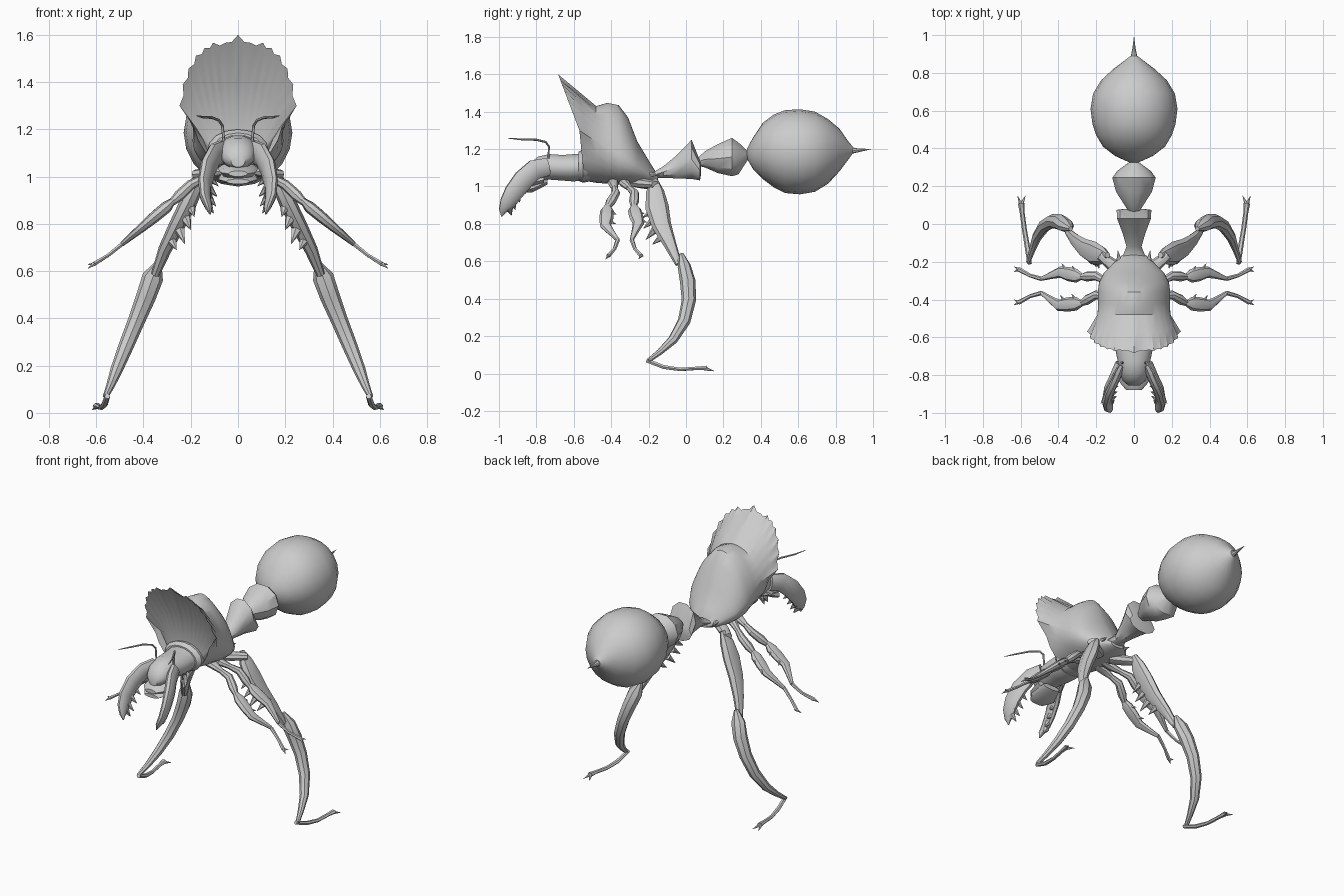
import bpy, bmesh, math
from mathutils import Vector

grey = bpy.data.materials.new("plain grey")
grey.diffuse_color = (0.6, 0.6, 0.6, 1)


def loft(name, rings):
    """Skin a list of equal-length closed rings and cap both ends."""
    bm = bmesh.new()
    vs = [[bm.verts.new(p) for p in r] for r in rings]
    n = len(vs[0])
    for a, b in zip(vs, vs[1:]):
        for i in range(n):
            j = (i + 1) % n
            bm.faces.new((a[i], a[j], b[j], b[i]))
    bm.faces.new(vs[0])
    bm.faces.new(vs[-1])
    bmesh.ops.recalc_face_normals(bm, faces=bm.faces)
    me = bpy.data.meshes.new(name)
    bm.to_mesh(me)
    bm.free()
    me.materials.append(grey)
    ob = bpy.data.objects.new(name, me)
    bpy.context.collection.objects.link(ob)


def body(name, sections, n=16):
    """Loft along y; section = (y, half width, bottom z, top z)."""
    loft(name, [[Vector((w * math.cos(i * math.tau / n), y,
                         (lo + hi) / 2 + (hi - lo) / 2 * math.sin(i * math.tau / n)))
                 for i in range(n)] for y, w, lo, hi in sections])


def limb(name, path, radii, ref=(0, 1, 0), n=8):
    """Tapered tube; radii = (across ref, other way) at each path point."""
    pts = [Vector(p) for p in path]
    u = Vector(ref)
    rings = []
    for k, p in enumerate(pts):
        t = (pts[min(k + 1, len(pts) - 1)] - pts[max(k - 1, 0)]).normalized()
        u = (u - t * u.dot(t)).normalized()
        v = t.cross(u)
        a, b = radii[k]
        rings.append([p + u * a * math.cos(i * math.tau / n) + v * b * math.sin(i * math.tau / n)
                      for i in range(n)])
    loft(name, rings)


def pair(name, path, radii, ref=(0, 1, 0), n=8):
    """Limb on both sides of the body."""
    for s, side in ((1, "right"), (-1, "left")):
        limb(f"{name}_{side}", [(s * x, y, z) for x, y, z in path], radii,
             (s * ref[0], ref[1], ref[2]), n)


def spike(name, base, tip, r=0.012, flat=1.0):
    pair(name, [base, tip], [(r, r * flat), (0.001, 0.001)], (0.3, 0.6, 0.7), 6)


# Abdomen and stinger
body("abdomen", [(.325, .022, 1.15, 1.2), (.36, .10, 1.09, 1.265), (.41, .165, 1.04, 1.34),
                 (.47, .2, .995, 1.385), (.53, .22, .965, 1.408), (.61, .23, .958, 1.413),
                 (.69, .217, .972, 1.4), (.76, .175, 1.015, 1.36), (.82, .11, 1.08, 1.31),
                 (.865, .05, 1.14, 1.245), (.89, .018, 1.175, 1.215)], 20)
limb("stinger", [(0, .87, 1.193), (0, .92, 1.193), (0, .99, 1.2)],
     [(.022, .022), (.01, .01), (.001, .001)], (1, 0, 0))

# Waist segments
body("rear_waist", [(.06, .025, 1.11, 1.15), (.10, .05, 1.1, 1.19), (.17, .095, 1.068, 1.23),
                    (.245, .115, 1.05, 1.265), (.28, .09, 1.06, 1.24), (.33, .022, 1.14, 1.19)], 10)
body("front_waist", [(-.26, .06, 1.03, 1.09), (-.17, .06, 1.045, 1.08), (-.12, .04, 1.045, 1.11),
                     (-.05, .06, 1.04, 1.17), (.03, .09, 1.035, 1.255), (.075, .092, 1.03, 1.14),
                     (.08, .05, 1.06, 1.12)], 10)

# Thorax flaring into the scalloped shield
TOP, LOW = 28, 12


def thorax_ring(y, w, lo, mid, hi, e=1.2):
    ring = []
    for i in range(TOP + LOW):
        a = math.pi * i / TOP if i <= TOP else math.pi * (1 + (i - TOP) / LOW)
        c, s = math.cos(a), math.sin(a)
        q = e if i <= TOP else 1
        ring.append(Vector((w * math.copysign(abs(c) ** q, c), y,
                            mid + (hi - mid) * max(s, 0) ** q + (mid - lo) * min(s, 0))))
    return ring


tips = [(.248, 1.3), (.234, 1.39), (.21, 1.457), (.178, 1.512), (.142, 1.545),
        (.106, 1.567), (.055, 1.566), (0, 1.6)]
half = []
for (x0, z0), (x1, z1) in zip(tips, tips[1:]):
    half += [(x0, z0), ((x0 + x1) / 2 * .955, 1.3 + ((z0 + z1) / 2 - 1.3) * .955)]
edge = half + [tips[-1]] + [(-x, z) for x, z in reversed(half)]
edge += [(-.195 * math.cos(math.pi * j / LOW), 1.28 - .25 * math.sin(math.pi * j / LOW))
         for j in range(1, LOW)]
rim = [Vector((x, -.57 - (.38 if z > 1.3 else .1) * (z - 1.3), z)) for x, z in edge]
rings = [thorax_ring(*r) for r in (
    (-.15, .045, 1.03, 1.045, 1.06), (-.2, .10, 1.015, 1.06, 1.14), (-.26, .16, 1.01, 1.1, 1.24),
    (-.31, .185, 1.01, 1.13, 1.37), (-.36, .192, 1.01, 1.15, 1.435), (-.42, .19, 1.015, 1.19, 1.447),
    (-.48, .193, 1.02, 1.24, 1.43, 1.1))]
rings.append([a.lerp(b, .5) for a, b in zip(rings[-1], rim)])
face = thorax_ring(-.53, .11, 1.04, 1.12, 1.2, 1)
bowl = [a.lerp(b, .5) + Vector((0, .03, 0)) for a, b in zip(rim, face)]
loft("thorax_shield", rings + [rim, bowl, face])
spike("thorax_spike", (.075, -.24, 1.07), (.085, -.14, 1.06), .025)

# Head, neck collar and mouth
body("neck_collar", [(-.5, .12, 1.03, 1.19), (-.55, .13, 1.02, 1.2), (-.575, .11, 1.03, 1.185)])
body("head", [(-.53, .105, 1.035, 1.18), (-.6, .1, 1.025, 1.175), (-.66, .1, 1.03, 1.17),
              (-.73, .085, 1.035, 1.175), (-.79, .075, 1.03, 1.162), (-.83, .06, 1.03, 1.13),
              (-.855, .03, 1.04, 1.09)], 14)
body("upper_lip", [(-.76, .085, 1.01, 1.06), (-.84, .075, .99, 1.045), (-.88, .04, 1.0, 1.025)], 10)
body("lower_lip", [(-.74, .06, 1.01, 1.04), (-.82, .085, .968, 1.01), (-.87, .05, .968, .99)], 10)

# Mandibles with inner teeth
pair("mandible", [(.07, -.74, 1.105), (.1, -.81, 1.09), (.128, -.87, 1.035), (.141, -.922, .968),
                  (.138, -.955, .91), (.125, -.98, .87), (.117, -.985, .84)],
     [(.03, .05), (.03, .056), (.03, .058), (.026, .053), (.022, .044), (.015, .022), (.003, .003)],
     (1, 0, 0), 10)
for y, z, dx in ((-.87, 1.0, .045), (-.9, .955, .04), (-.925, .915, .035), (-.945, .885, .025)):
    spike("mandible_tooth", (.128, y, z), (.128 - dx, y + .012, z - .04), .022)

# Antennae
pair("antenna", [(.06, -.735, 1.15), (.066, -.733, 1.215), (.08, -.75, 1.238), (.11, -.8, 1.25),
                 (.15, -.88, 1.252), (.175, -.95, 1.258)],
     [(.006, .006)] * 4 + [(.005, .005), (.002, .002)], (1, 0, 0), 6)

# Hind legs
pair("hind_coxa", [(.04, -.27, 1.02), (.11, -.22, 1.015), (.18, -.165, 1.01)],
     [(.035, .025), (.035, .028), (.025, .02)])
pair("hind_femur", [(.14, -.165, 1.035), (.17, -.165, .975), (.21, -.155, .89), (.26, -.13, .79),
                    (.31, -.085, .69), (.35, -.04, .585)],
     [(.015, .015), (.048, .032), (.063, .036), (.052, .034), (.034, .028), (.018, .018)])
for base, tip in (((.2, -.18, .87), (.185, -.235, .83)), ((.22, -.175, .82), (.2, -.228, .775)),
                  ((.245, -.165, .77), (.225, -.215, .715)), ((.28, -.13, .73), (.26, -.18, .69))):
    spike("hind_femur_spike", base, tip, .022)
pair("hind_tibia", [(.335, -.025, .64), (.36, -.01, .575), (.39, .01, .49), (.43, .015, .39),
                    (.475, -.01, .28), (.515, -.07, .18), (.54, -.14, .115), (.56, -.2, .07)],
     [(.012, .012), (.035, .045), (.042, .042), (.038, .036), (.034, .032), (.026, .026),
      (.017, .018), (.012, .012)])
pair("hind_foot", [(.553, -.21, .07), (.565, -.12, .035), (.58, -.03, .022), (.592, .06, .028),
                   (.597, .11, .03)],
     [(.012, .012), (.014, .012), (.013, .01), (.013, .01), (.018, .013)], (1, 0, 0), 6)
for dx in (-.022, .02):
    spike("hind_claw", (.597, .1, .028), (.597 + dx, .15, .013), .012)

# Middle and front legs
for name, hip, knee, shin, ankle, toe in (
        ("front", (.1, -.39, 1.02), (.28, -.42, .89), (.40, -.43, .79), (.49, -.365, .715), (.61, -.415, .63)),
        ("middle", (.1, -.33, 1.02), (.28, -.28, .89), (.39, -.255, .80), (.49, -.29, .715), (.61, -.24, .63))):
    h, k, s, a, t = map(Vector, (hip, knee, shin, ankle, toe))
    m = h.lerp(k, .5) + Vector((.01, .03, .01))
    pair(name + "_coxa", [h - Vector((.06, 0, -.01)), h, h.lerp(m, .5)],
         [(.025, .02), (.03, .022), (.018, .016)])
    pair(name + "_femur", [h.lerp(m, .3), m, m.lerp(k, .6), k + (k - m) * .05],
         [(.014, .014), (.024, .022), (.027, .024), (.014, .014)])
    pair(name + "_tibia", [k + Vector((-.01, 0, .012)), k.lerp(s, .2), k.lerp(s, .6), s, s.lerp(a, .5), a],
         [(.012, .012), (.036, .025), (.038, .024), (.03, .02), (.019, .015), (.011, .01)])
    b = a.lerp(t, .5) + Vector((0, .008 if name == "front" else -.008, -.006))
    pair(name + "_foot", [a, b, t], [(.012, .01), (.01, .008), (.013, .01)], n=6)
    for dy in (-.014, .014):
        spike(name + "_claw", t, t + Vector((.025, dy, -.01 + dy * .6)), .009)
    for f in (.25, .75):
        p = k.lerp(s, f)
        spike(name + "_tibia_spike", p + Vector((0, .02, 0)), p + Vector((.02, .052, -.015)), .012)

# Smooth shading with crisp creases
for ob in bpy.context.scene.objects:
    ob.select_set(True)
    bpy.context.view_layer.objects.active = ob
bpy.ops.object.shade_smooth_by_angle(angle=math.radians(35))
